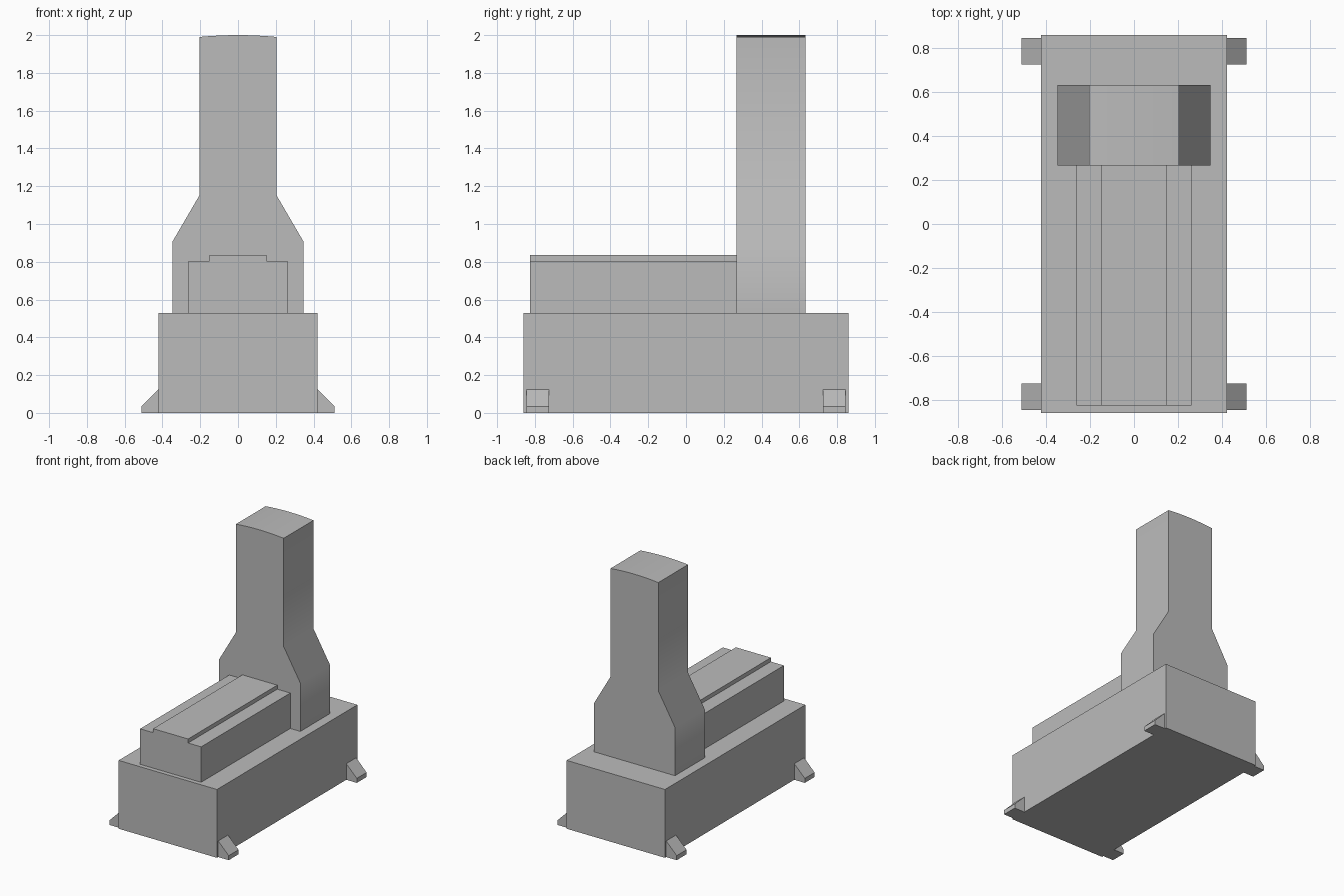
import bpy, bmesh, math

cube = bpy.data.objects.get("Cube")
if cube:
    bpy.data.objects.remove(cube, do_unlink=True)

grey = bpy.data.materials.new("plain grey")
grey.use_nodes = True
colour = (0.5, 0.5, 0.5, 1)
grey.diffuse_color = colour
grey.node_tree.nodes["Principled BSDF"].inputs["Base Color"].default_value = colour


def extrude_profile(name, profile, y0, y1, smooth_angle=None):
    """Extrude an x-z outline along y into a closed solid."""
    bm = bmesh.new()
    face = bm.faces.new([bm.verts.new((x, y0, z)) for x, z in profile])
    ext = bmesh.ops.extrude_face_region(bm, geom=[face])
    moved = [v for v in ext["geom"] if isinstance(v, bmesh.types.BMVert)]
    bmesh.ops.translate(bm, verts=moved, vec=(0, y1 - y0, 0))
    bmesh.ops.recalc_face_normals(bm, faces=bm.faces)
    mesh = bpy.data.meshes.new(name)
    bm.to_mesh(mesh)
    bm.free()
    mesh.materials.append(grey)
    obj = bpy.data.objects.new(name, mesh)
    bpy.context.collection.objects.link(obj)
    if smooth_angle:
        bpy.ops.object.select_all(action='DESELECT')
        obj.select_set(True)
        bpy.context.view_layer.objects.active = obj
        bpy.ops.object.shade_smooth_by_angle(angle=math.radians(smooth_angle))
    return obj


def symmetric(right_half):
    """Complete a bottom-to-top half outline by mirroring it across x = 0."""
    return right_half + [(-x, z) for x, z in reversed(right_half)]


# Main body
extrude_profile("base_block", symmetric([(0.422, 0), (0.422, 0.53)]), -0.86, 0.86)

# Long housing with a raised strip on top
extrude_profile("front_housing", symmetric(
    [(0.262, 0.53), (0.262, 0.805), (0.15, 0.805), (0.15, 0.836)]), -0.826, 0.267)

# Tower with sloped shoulders and a slightly domed top
half_width, dome_rise, steps = 0.205, 0.01, 4
dome = [(half_width * (1 - i / steps), 2 - dome_rise * (1 - i / steps) ** 2)
        for i in range(steps)]
outline = symmetric([(0.348, 0.53), (0.348, 0.905), (half_width, 1.15)] + dome)
outline.insert(len(outline) // 2, (0, 2))
extrude_profile("tower", outline, 0.267, 0.632, smooth_angle=35)

# Wedge feet at the four corners
for side, sx in (("left", 1), ("right", -1)):
    for end, y0 in (("front", -0.845), ("back", 0.725)):
        wedge = [(0.422, 0), (0.512, 0), (0.512, 0.035), (0.422, 0.125)]
        extrude_profile(f"{end}_{side}_foot", [(sx * x, z) for x, z in wedge], y0, y0 + 0.12)
